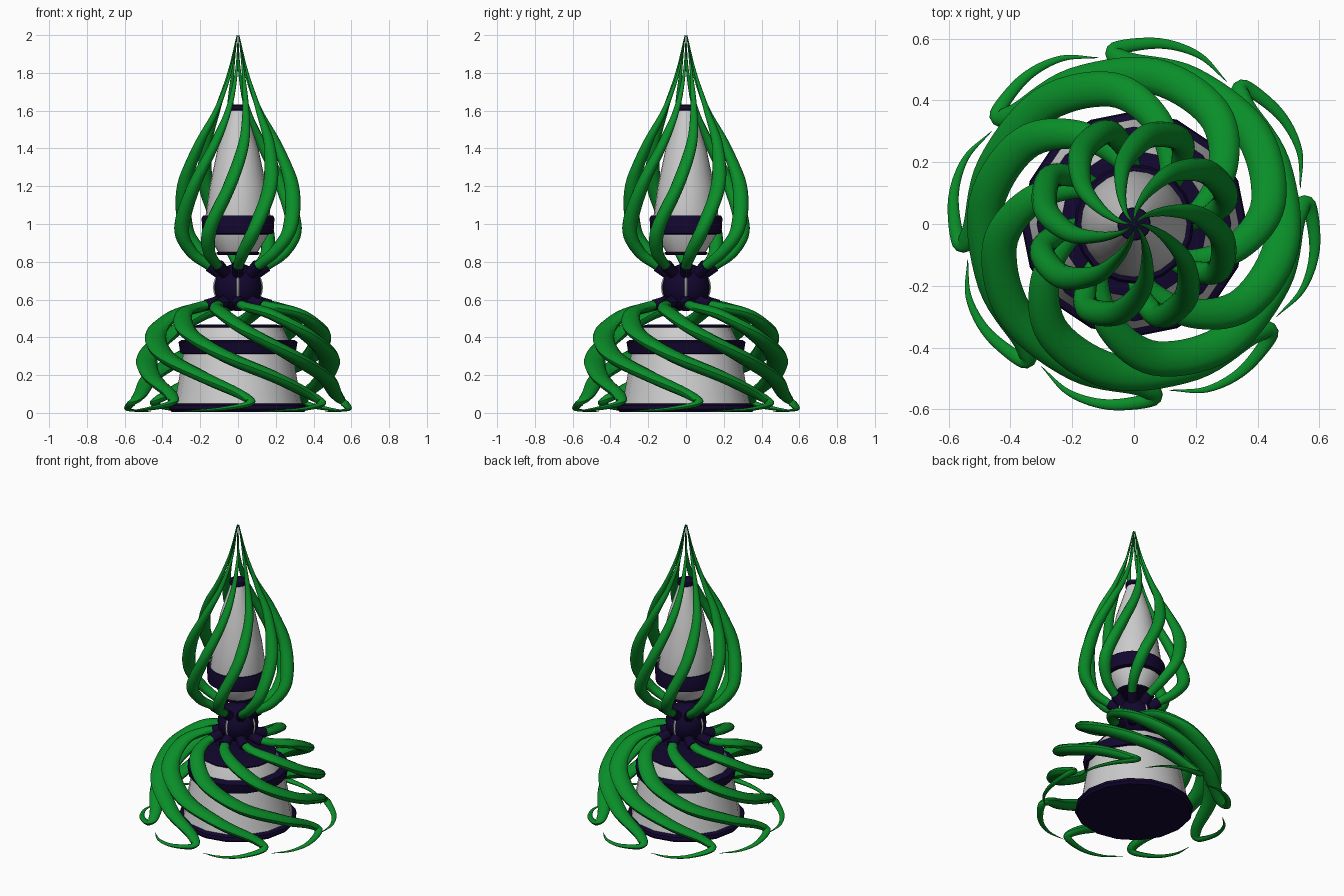
import bpy, bmesh
from math import sin, cos, pi, radians
from mathutils import Vector, Matrix

if "Cube" in bpy.data.objects:
    bpy.data.objects.remove(bpy.data.objects["Cube"])


def material(name, rgb):
    m = bpy.data.materials.new(name)
    m.diffuse_color = (*rgb, 1)
    m.use_nodes = True
    m.node_tree.nodes["Principled BSDF"].inputs["Base Color"].default_value = m.diffuse_color
    return m


GREEN = material("green", (0.003, 0.27, 0.022))
NAVY = material("navy", (0.006, 0.002, 0.028))


def finish(name, bm, mat=None, angle=40):
    bmesh.ops.recalc_face_normals(bm, faces=bm.faces)
    me = bpy.data.meshes.new(name)
    bm.to_mesh(me)
    bm.free()
    ob = bpy.data.objects.new(name, me)
    bpy.context.collection.objects.link(ob)
    if mat:
        me.materials.append(mat)
    bpy.ops.object.select_all(action='DESELECT')
    ob.select_set(True)
    bpy.context.view_layer.objects.active = ob
    bpy.ops.object.shade_smooth_by_angle(angle=radians(angle))
    return ob


def lathe(name, profile, mat=None, n=16):
    """Turn an (r, z) profile around z and cap both ends."""
    bm = bmesh.new()
    rings = [[bm.verts.new((r * cos(2 * pi * i / n), r * sin(2 * pi * i / n), z))
              for i in range(n)] for r, z in profile]
    for a, b in zip(rings, rings[1:]):
        for i in range(n):
            j = (i + 1) % n
            bm.faces.new((a[i], a[j], b[j], b[i]))
    bm.faces.new(rings[0])
    bm.faces.new(rings[-1])
    return finish(name, bm, mat)


def spline(pts, steps):
    """Catmull-Rom interpolation of tuples."""
    pts = [Vector(p) for p in pts]
    p = [2 * pts[0] - pts[1]] + pts + [2 * pts[-1] - pts[-2]]
    out = []
    for k in range(1, len(p) - 2):
        a, b, c, d = p[k - 1:k + 3]
        for s in range(steps):
            t = s / steps
            out.append(0.5 * (2 * b + (c - a) * t + (2 * a - 5 * b + 4 * c - d) * t * t
                              + (3 * b - a - 3 * c + d) * t ** 3))
    return out + [pts[-1]]


def tentacles(name, keys, mat, steps=7, sides=12, count=8):
    """Ring of tapered tubes; keys are (radius, degrees, z, half width, half thickness)."""
    rows = spline([(r * cos(radians(a)), r * sin(radians(a)), z, w, h)
                   for r, a, z, w, h in keys], steps)
    pos = [Vector(q[:3]) for q in rows]
    bm = bmesh.new()
    for c in range(count):
        rot = Matrix.Rotation(2 * pi * c / count, 3, 'Z')
        rings = []
        for i, q in enumerate(rows):
            tan = (pos[min(i + 1, len(pos) - 1)] - pos[max(i - 1, 0)]).normalized()
            side = tan.cross(Vector((0, 0, 1))).normalized()
            up = side.cross(tan)
            w, h = max(q[3], 0.001), max(q[4], 0.001)
            rings.append([bm.verts.new(rot @ (pos[i] + side * w * cos(2 * pi * k / sides)
                                              + up * h * sin(2 * pi * k / sides)))
                          for k in range(sides)])
        for a, b in zip(rings, rings[1:]):
            for k in range(sides):
                j = (k + 1) % sides
                bm.faces.new((a[k], a[j], b[j], b[k]))
        bm.faces.new(rings[0])
        bm.faces.new(rings[-1])
    return finish(name, bm, mat)


# Lower drum body with its dark trims
lathe("lower_body", [(0.345, 0.03), (0.33, 0.08), (0.285, 0.34), (0.27, 0.385), (0.235, 0.455)])
lathe("base_trim", [(0.35, 0.005), (0.365, 0.02), (0.36, 0.04), (0.33, 0.055)], NAVY)
lathe("lower_band", [(0.28, 0.31), (0.305, 0.315), (0.315, 0.375), (0.30, 0.385), (0.26, 0.385)], NAVY)
lathe("lower_lid", [(0.235, 0.445), (0.238, 0.46), (0.2, 0.468)], NAVY)

# Upper cone body with its dark trims
lathe("upper_body", [(0.10, 0.845), (0.165, 0.95), (0.172, 1.04), (0.15, 1.2), (0.108, 1.4), (0.045, 1.6)], n=24)
lathe("upper_foot", [(0.10, 0.835), (0.113, 0.84), (0.113, 0.85), (0.10, 0.855)], NAVY, 24)
lathe("upper_band", [(0.16, 0.945), (0.188, 0.95), (0.193, 1.03), (0.185, 1.045), (0.165, 1.045)], NAVY, 24)
lathe("upper_cap", [(0.048, 1.60), (0.054, 1.605), (0.052, 1.628), (0.045, 1.632)], NAVY, 24)

# Central orb
HUB = 0.665
bm = bmesh.new()
bmesh.ops.create_uvsphere(bm, u_segments=24, v_segments=16, radius=0.126,
                          matrix=Matrix.Translation((0, 0, HUB)))
finish("central_orb", bm, NAVY)

# Four pale vertical slits on the orb
bm = bmesh.new()
for i in range(4):
    m = (Matrix.Translation((0, 0, HUB)) @ Matrix.Rotation(i * pi / 2, 4, 'Z')
         @ Matrix.Diagonal((0.132, 0.025, 0.12, 1)))
    bmesh.ops.create_uvsphere(bm, u_segments=24, v_segments=16, radius=1, matrix=m)
finish("orb_slits", bm)

# Dark sockets where the tentacles leave the orb
tentacles("upper_sockets", [(0.07, -45, 0.72, 0.03, 0.03), (0.11, -45, 0.75, 0.032, 0.032),
                            (0.15, -44, 0.78, 0.034, 0.034)], NAVY, 2)
tentacles("lower_sockets", [(0.07, 0, 0.61, 0.03, 0.03), (0.12, 1, 0.585, 0.033, 0.03),
                            (0.17, 5, 0.57, 0.036, 0.03)], NAVY, 2)

# Upper tentacles swirl around the cone and meet at the tip
tentacles("upper_tentacles", [
    (0.10, -45, 0.745, 0.024, 0.024), (0.16, -44, 0.785, 0.027, 0.026),
    (0.25, -38, 0.855, 0.034, 0.031), (0.312, -28, 0.98, 0.04, 0.036),
    (0.288, -9, 1.2, 0.04, 0.033), (0.208, 8, 1.42, 0.03, 0.025),
    (0.122, 20, 1.6, 0.018, 0.015), (0.05, 34, 1.8, 0.008, 0.007),
    (0.006, 45, 2.0, 0.001, 0.001)], GREEN)

# Lower tentacles sweep down and hook back at the floor
tentacles("lower_tentacles", [
    (0.12, 1, 0.58, 0.026, 0.022), (0.22, 13, 0.56, 0.034, 0.025),
    (0.34, 32, 0.52, 0.046, 0.029), (0.44, 54, 0.42, 0.056, 0.033),
    (0.482, 82, 0.30, 0.058, 0.034), (0.495, 113, 0.19, 0.05, 0.031),
    (0.52, 137, 0.095, 0.036, 0.025), (0.568, 141, 0.05, 0.025, 0.017),
    (0.59, 127, 0.022, 0.017, 0.01), (0.585, 114, 0.012, 0.01, 0.006),
    (0.55, 102, 0.006, 0.001, 0.001)], GREEN)
